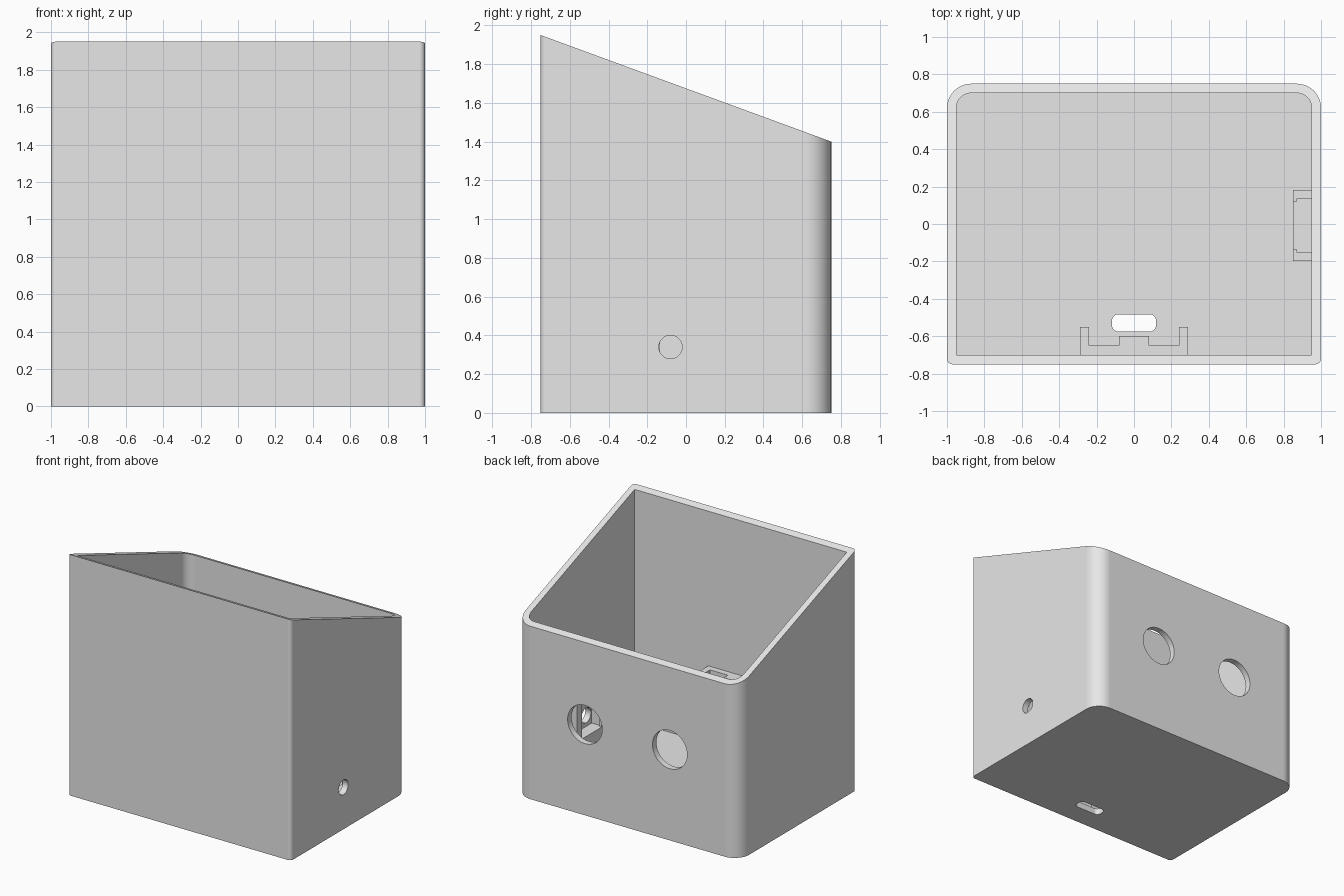
import bpy
import bmesh
from math import cos, sin, pi
from mathutils import Matrix

default = bpy.data.objects.get("Cube")
if default:
    bpy.data.objects.remove(default, do_unlink=True)

# One plain grey for the whole enclosure
grey = bpy.data.materials.new("light grey")
grey.use_nodes = True
grey.diffuse_color = (0.8, 0.8, 0.8, 1)
grey.node_tree.nodes["Principled BSDF"].inputs["Base Color"].default_value = (0.8, 0.8, 0.8, 1)


def add_object(name, bm):
    bmesh.ops.recalc_face_normals(bm, faces=bm.faces)
    mesh = bpy.data.meshes.new(name)
    bm.to_mesh(mesh)
    bm.free()
    mesh.materials.append(grey)
    obj = bpy.data.objects.new(name, mesh)
    bpy.context.collection.objects.link(obj)
    return obj


def prism(name, outline, bottom, top):
    """Upright prism; top is a function of y so it can slope."""
    bm = bmesh.new()
    low = [bm.verts.new((x, y, bottom)) for x, y in outline]
    high = [bm.verts.new((x, y, top(y))) for x, y in outline]
    bm.faces.new(low[::-1])
    bm.faces.new(high)
    for i in range(len(low)):
        j = (i + 1) % len(low)
        bm.faces.new((low[i], low[j], high[j], high[i]))
    return add_object(name, bm)


def level(z):
    return lambda y: z


def rounded_rect(hx, hy, front_r, back_r, cy=0, steps=16):
    """Rectangle outline with separate front and back corner radii."""
    points = []
    corners = ((1, -1, -pi / 2), (1, 1, 0), (-1, 1, pi / 2), (-1, -1, pi))
    for sx, sy, start in corners:
        r = front_r if sy < 0 else back_r
        n = steps if r else 0
        for i in range(n + 1):
            a = start + (pi / 2) * i / max(n, 1)
            points.append((sx * (hx - r) + r * cos(a), cy + sy * (hy - r) + r * sin(a)))
    return points


def cylinder(name, radius, axis, location):
    bm = bmesh.new()
    matrix = Matrix.Translation(location) @ Matrix.Rotation(pi / 2, 4, axis)
    bmesh.ops.create_cone(bm, cap_ends=True, segments=64, radius1=radius,
                          radius2=radius, depth=0.3, matrix=matrix)
    return add_object(name, bm)


def cut(obj, cutter):
    cutter.hide_render = True
    mod = obj.modifiers.new("cut", "BOOLEAN")
    mod.operation = "DIFFERENCE"
    mod.solver = "EXACT"
    mod.object = cutter
    bpy.context.view_layer.objects.active = obj
    bpy.ops.object.modifier_apply(modifier=mod.name)
    bpy.data.objects.remove(cutter, do_unlink=True)


# Enclosure with a sloping open top
wall = 0.05
enclosure = prism("enclosure", rounded_rect(1, 0.75, 0.03, 0.13), 0,
                  lambda y: 1.675 - y * 0.55 / 1.5)
cut(enclosure, prism("cavity", rounded_rect(1 - wall, 0.75 - wall, 0, 0.08), wall, level(3)))

# Two round sensor holes in the back, a button hole in the side, a cable slot in the floor
for side in (-1, 1):
    cut(enclosure, cylinder("sensor_hole", 0.155, "X", (side * 0.38, 0.75, 0.735)))
cut(enclosure, cylinder("button_hole", 0.06, "Y", (1, -0.08, 0.34)))
cut(enclosure, prism("cable_slot", rounded_rect(0.118, 0.046, 0.035, 0.035, cy=-0.529),
                     -0.1, level(0.2)))

# Board holder against the front wall: centre rib and a guide at each end
half = [(0.08, -0.6), (0.08, -0.65), (0.24, -0.65), (0.24, -0.55), (0.29, -0.55), (0.29, -0.71)]
holder = [(-x, y) for x, y in half[::-1]] + half
prism("front_board_holder", holder[::-1], wall - 0.01, level(0.68))

# Side holder: a shelf with a hooked guide at each end
mid, shelf_top = -0.008, 0.25
shelf = [(0.85, mid - 0.19), (0.96, mid - 0.19), (0.96, mid + 0.19), (0.85, mid + 0.19)]
prism("side_holder_shelf", shelf, wall - 0.01, level(shelf_top))
hook = [(0.96, 0.19), (0.85, 0.19), (0.85, 0.125), (0.87, 0.125), (0.87, 0.143), (0.96, 0.143)]
for label, side in (("front", -1), ("back", 1)):
    prism(f"side_holder_{label}_guide", [(x, mid + side * y) for x, y in hook],
          shelf_top, level(0.62))

# Smooth rounded corners, keep flat walls flat
bpy.ops.object.select_all(action="DESELECT")
enclosure.select_set(True)
bpy.context.view_layer.objects.active = enclosure
bpy.ops.object.shade_smooth_by_angle(angle=pi / 9)
normals = enclosure.modifiers.new("flat_walls", "WEIGHTED_NORMAL")
normals.keep_sharp = True
